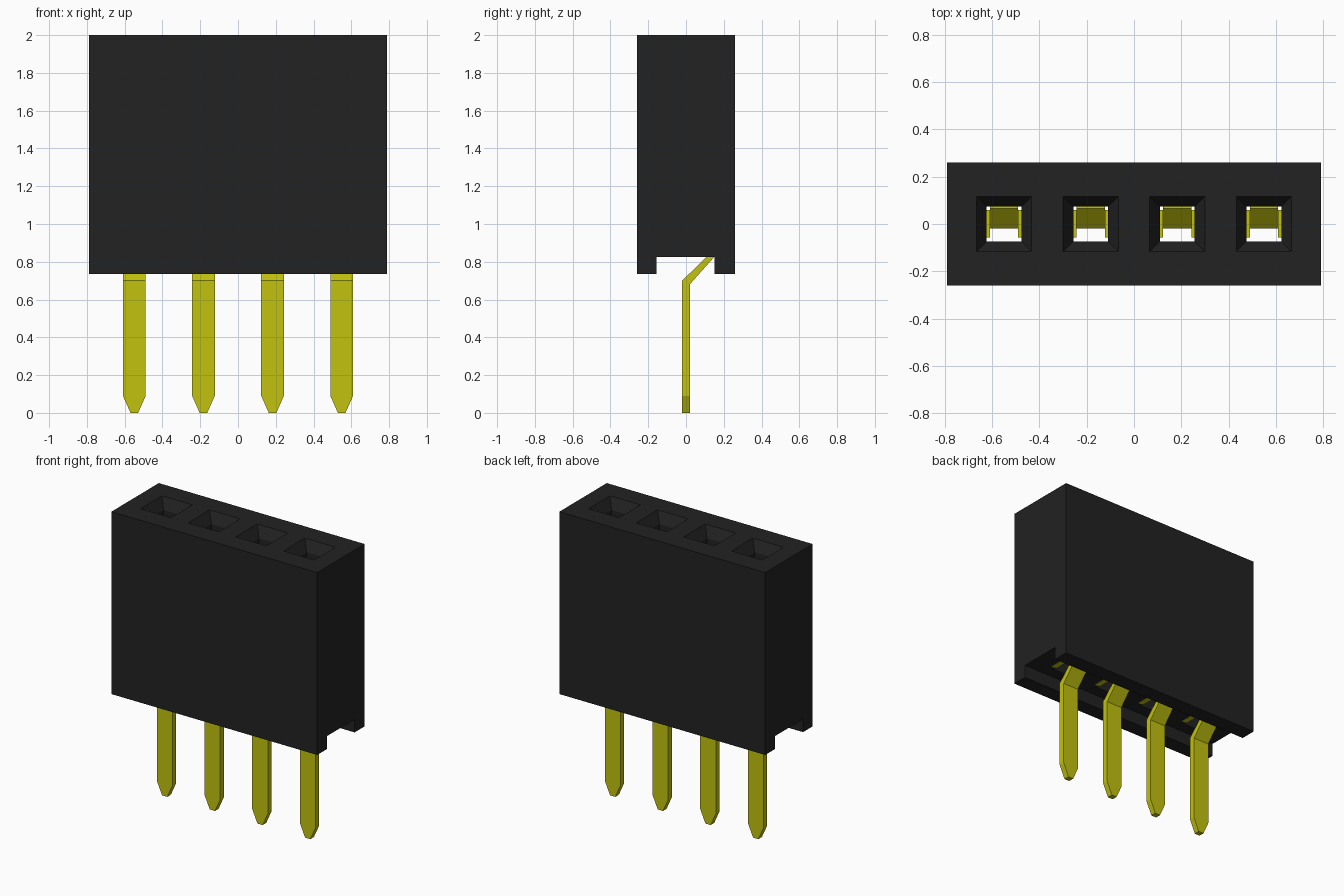
import bpy
import bmesh

cube = bpy.data.objects.get("Cube")
if cube:
    bpy.data.objects.remove(cube, do_unlink=True)

PITCH = 0.366
CENTRES = [(i - 1.5) * PITCH for i in range(4)]
CEILING = 0.825          # underside of the housing inside the channel


def material(name, rgb):
    m = bpy.data.materials.new(name)
    m.use_nodes = True
    m.diffuse_color = (*rgb, 1)
    m.node_tree.nodes["Principled BSDF"].inputs["Base Color"].default_value = (*rgb, 1)
    return m


black = material("black plastic", (0.016, 0.016, 0.016))
gold = material("yellow gold", (0.54, 0.54, 0.005))


def make_object(name, bm, mat):
    bmesh.ops.recalc_face_normals(bm, faces=bm.faces[:])
    mesh = bpy.data.meshes.new(name)
    bm.to_mesh(mesh)
    bm.free()
    mesh.materials.append(mat)
    ob = bpy.data.objects.new(name, mesh)
    bpy.context.collection.objects.link(ob)
    return ob


def loft(bm, rings):
    """Join equal-sized rings of points into a closed solid."""
    loops = [[bm.verts.new(p) for p in ring] for ring in rings]
    n = len(loops[0])
    for a, b in zip(loops, loops[1:]):
        for i in range(n):
            j = (i + 1) % n
            bm.faces.new((a[i], a[j], b[j], b[i]))
    bm.faces.new(loops[0][::-1])
    bm.faces.new(loops[-1])


def rect(x0, x1, y0, y1, z):
    return [(x0, y0, z), (x1, y0, z), (x1, y1, z), (x0, y1, z)]


def box(bm, x0, x1, y0, y1, z0, z1):
    loft(bm, [rect(x0, x1, y0, y1, z0), rect(x0, x1, y0, y1, z1)])


# Housing: channel profile run along x
profile = [(-0.26, 0.735), (-0.155, 0.735), (-0.155, CEILING), (0.15, CEILING),
           (0.15, 0.735), (0.26, 0.735), (0.26, 2.0), (-0.26, 2.0)]
bm = bmesh.new()
loft(bm, [[(x, y, z) for y, z in profile] for x in (-0.79, 0.79)])
housing = make_object("housing", bm, black)

# Sockets: square shafts with funnel mouths, cut right through
bm = bmesh.new()
for cx in CENTRES:
    rings = []
    for half, z in ((0.073, 0.78), (0.073, 1.93), (0.117, 2.0), (0.117, 2.05)):
        rings.append(rect(cx - half, cx + half, -half, half, z))
    loft(bm, rings)
cutter = make_object("socket_cutter", bm, black)
cutter.hide_render = True
cut = housing.modifiers.new("sockets", 'BOOLEAN')
cut.operation = 'DIFFERENCE'
cut.solver = 'EXACT'
cut.object = cutter
bpy.context.view_layer.objects.active = housing
bpy.ops.object.modifier_apply(modifier=cut.name)
bpy.data.objects.remove(cutter, do_unlink=True)

for n, cx in enumerate(CENTRES, 1):
    # Contact: two side arms and a back plate lining the socket
    bm = bmesh.new()
    for s in (-1, 1):
        x0, x1 = sorted((cx + s * 0.06, cx + s * 0.1))
        box(bm, x0, x1, -0.056, 0.06, CEILING - 0.001, 1.89)
    box(bm, cx - 0.06, cx + 0.06, 0.066, 0.106, CEILING + 0.01, 1.89)
    make_object(f"contact_{n}", bm, gold)

    # Pin: flat blade with a tapered tip and a bend towards the back
    bm = bmesh.new()
    rings = []
    for half, front, back in (
            (0.02, (-0.02, 0), (0.02, 0)),
            (0.06, (-0.02, 0.09), (0.02, 0.09)),
            (0.06, (-0.02, 0.70), (0.02, 0.68)),
            (0.06, (0.112, CEILING + 0.005), (0.15, CEILING + 0.001))):
        rings.append([(cx - half, *front), (cx + half, *front),
                      (cx + half, *back), (cx - half, *back)])
    loft(bm, rings)
    make_object(f"pin_{n}", bm, gold)
